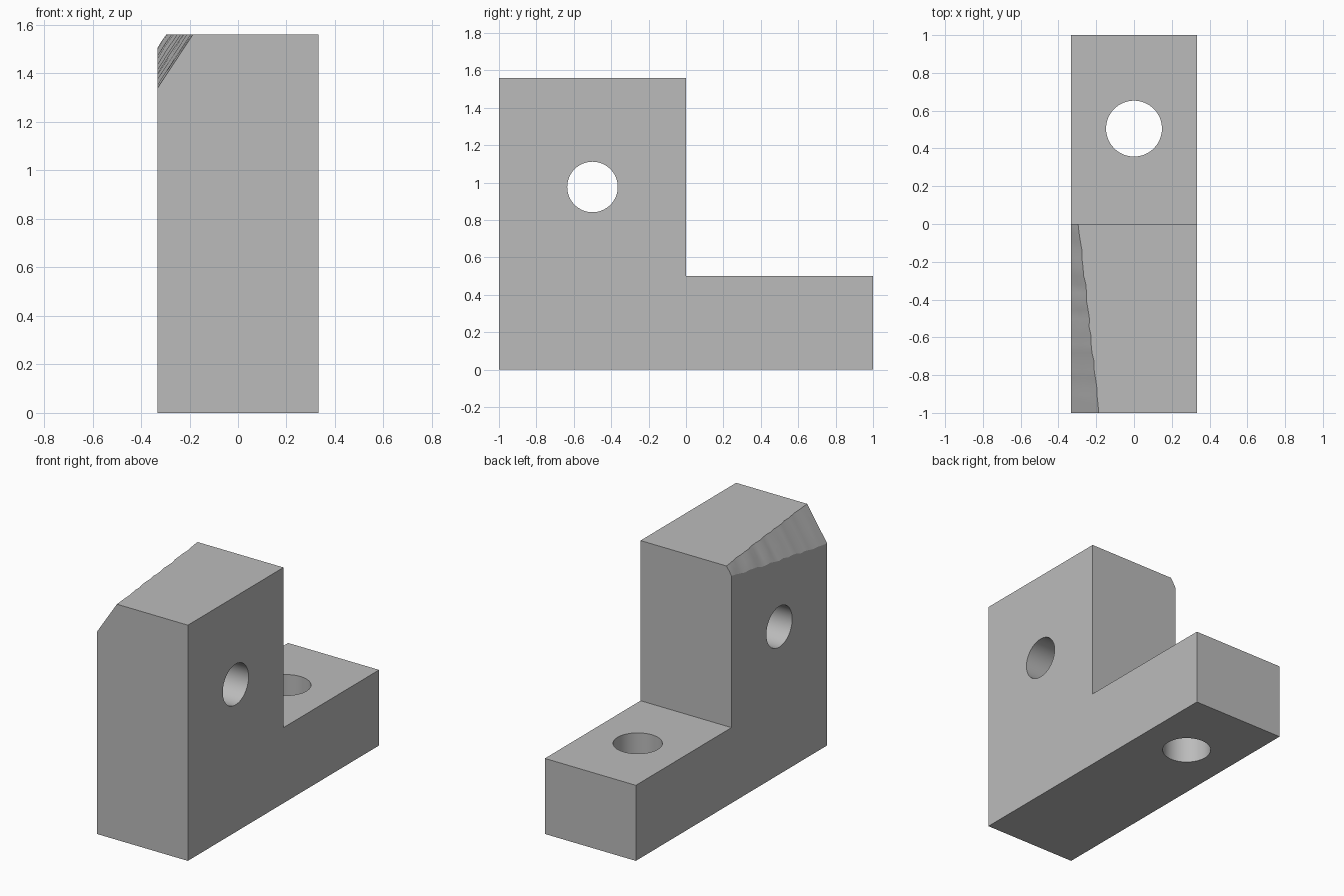
import bpy
import bmesh
import random
from math import pi, radians
from mathutils import Matrix, Vector

random.seed(4)
default = bpy.data.objects.get("Cube")
if default:
    bpy.data.objects.remove(default, do_unlink=True)

HALF_W, TOP, STEP = 0.333, 1.56, 0.5

grey = bpy.data.materials.new("plain grey")
grey.use_nodes = True
colour = (0.5, 0.5, 0.5, 1)
grey.diffuse_color = colour
grey.node_tree.nodes["Principled BSDF"].inputs["Base Color"].default_value = colour


def make_object(name, bm):
    bmesh.ops.recalc_face_normals(bm, faces=bm.faces)
    mesh = bpy.data.meshes.new(name)
    bm.to_mesh(mesh)
    bm.free()
    mesh.materials.append(grey)
    obj = bpy.data.objects.new(name, mesh)
    bpy.context.collection.objects.link(obj)
    return obj


def loft(name, sections):
    """Skin a row of matching closed sections and cap both ends."""
    bm = bmesh.new()
    rings = [[bm.verts.new(p) for p in s] for s in sections]
    n = len(rings[0])
    for a, b in zip(rings, rings[1:]):
        for i in range(n):
            j = (i + 1) % n
            bm.faces.new((a[i], a[j], b[j], b[i]))
    caps = [bm.faces.new(rings[0]), bm.faces.new(rings[-1])]
    bmesh.ops.triangulate(bm, faces=[f for f in bm.faces if f not in caps])
    return make_object(name, bm)


def drill(name, centre, radius, turn):
    bm = bmesh.new()
    bmesh.ops.create_cone(bm, cap_ends=True, segments=64, radius1=radius,
                          radius2=radius, depth=3,
                          matrix=Matrix.Translation(centre) @ turn)
    return make_object(name, bm)


# L-shaped bracket body
profile = [(-1, 0), (1, 0), (1, STEP), (0, STEP), (0, TOP), (-1, TOP)]
bm = bmesh.new()
face = bm.faces.new([bm.verts.new((-HALF_W, y, z)) for y, z in profile])
side = bmesh.ops.extrude_face_region(bm, geom=[face])
bmesh.ops.translate(bm, vec=(2 * HALF_W, 0, 0),
                    verts=[v for v in side["geom"] if isinstance(v, bmesh.types.BMVert)])
bracket = make_object("bracket", bm)

# Rough, tapering chamfer along one top edge
slope = Vector((0.55, 0, 0.83)) * 0.12
sections = []
steps = 24
for k in range(steps + 1):
    t = -0.04 + 1.08 * k / steps
    y = -t
    wobble = random.uniform(-0.004, 0.004) if 0 < t < 1 else 0
    size = 0.04 + 0.108 * t + wobble
    low = Vector((-HALF_W, y, TOP - 1.52 * size))
    high = Vector((-HALF_W + size, y, TOP))
    middle = (low + high) / 2 + Vector((random.uniform(-0.004, 0.001), 0, 0))
    sections.append([low - slope, low, middle, high, high + slope,
                     Vector((-0.7, y, 2))])

cutters = [
    loft("chamfer_cutter", sections),
    drill("cross_hole_cutter", (0, -0.5, 0.977), 0.135, Matrix.Rotation(pi / 2, 4, "Y")),
    drill("base_hole_cutter", (0, 0.505, 0.25), 0.148, Matrix.Identity(4)),
]
# Keep the upright drill clear of everything but the foot
for cutter in cutters:
    cutter.hide_render = True
    cutter.hide_set(True)
    cut = bracket.modifiers.new(cutter.name, "BOOLEAN")
    cut.operation = "DIFFERENCE"
    cut.solver = "EXACT"
    cut.object = cutter

# Bake the cuts, then remove the cutters
bpy.context.view_layer.update()
graph = bpy.context.evaluated_depsgraph_get()
result = bpy.data.meshes.new_from_object(bracket.evaluated_get(graph))
bracket.modifiers.clear()
bracket.data = result
for cutter in cutters:
    bpy.data.objects.remove(cutter, do_unlink=True)

bpy.ops.object.select_all(action="DESELECT")
bracket.select_set(True)
bpy.context.view_layer.objects.active = bracket
bpy.ops.object.shade_smooth_by_angle(angle=radians(20))
